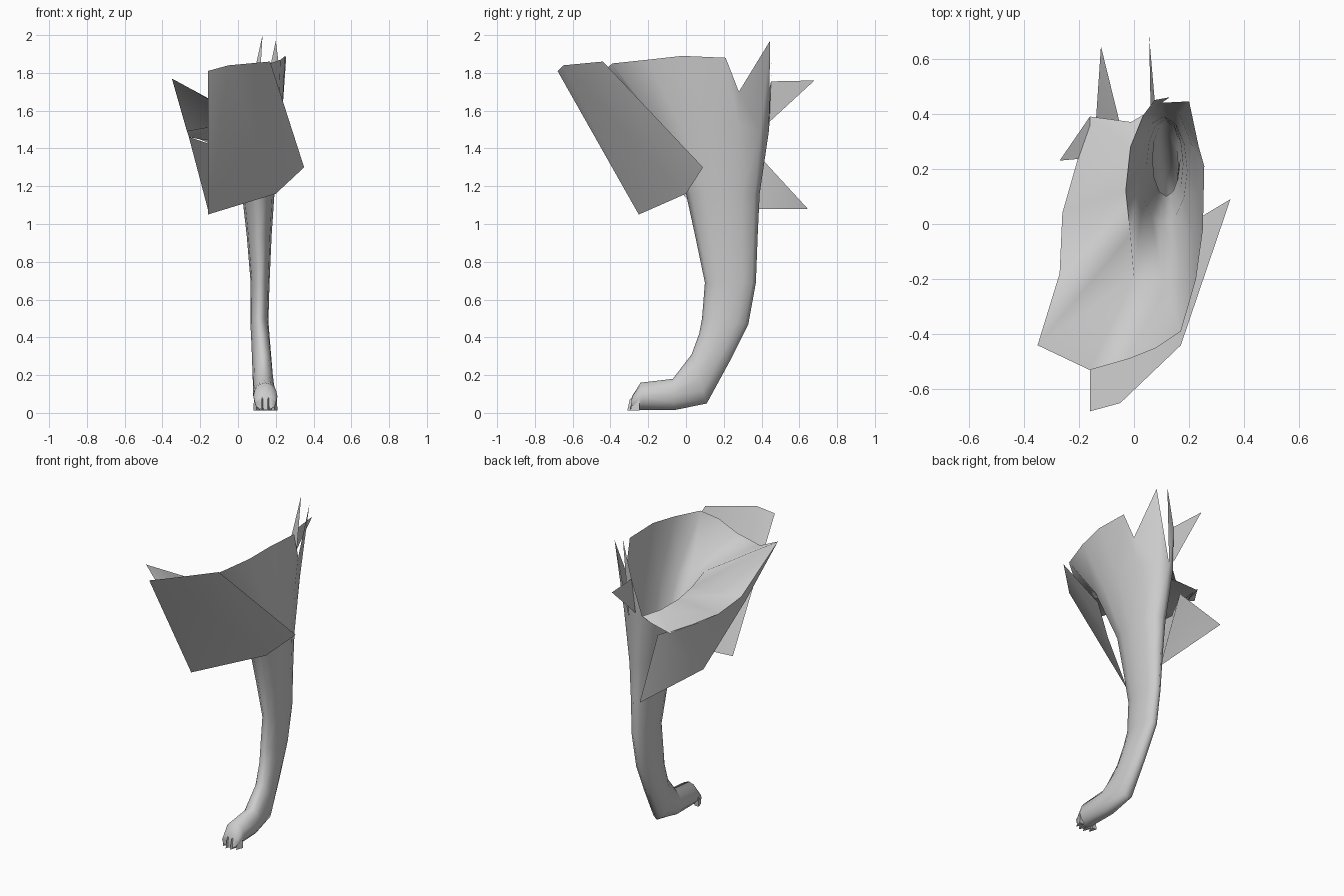
import bpy, bmesh, math
from mathutils import Vector


def make(name, verts, faces, smooth=60):
    me = bpy.data.meshes.new(name)
    me.from_pydata([tuple(v) for v in verts], [], faces)
    bm = bmesh.new()
    bm.from_mesh(me)
    bmesh.ops.recalc_face_normals(bm, faces=bm.faces)
    bm.to_mesh(me)
    bm.free()
    ob = bpy.data.objects.new(name, me)
    bpy.context.collection.objects.link(ob)
    if smooth:
        bpy.ops.object.select_all(action='DESELECT')
        ob.select_set(True)
        bpy.context.view_layer.objects.active = ob
        bpy.ops.object.shade_smooth_by_angle(angle=math.radians(smooth))
    return ob


N = 12


def ring(front, back, cx, hw):
    """Oval section between a front and a back (y, z) point."""
    a, b = Vector((cx, *front)), Vector((cx, *back))
    mid, half = (a + b) / 2, (a - b) / 2
    return [mid + half * math.cos(t) + Vector((hw * math.sin(t), 0, 0))
            for t in (2 * math.pi * i / N for i in range(N))]


# Leg: sections from toes to thigh
sections = [
    ((-0.285, 0.09), (-0.295, 0.015), 0.145, 0.055),
    ((-0.24, 0.16), (-0.23, 0.015), 0.145, 0.064),
    ((-0.07, 0.18), (-0.06, 0.015), 0.14, 0.060),
    ((0.03, 0.31), (0.11, 0.05), 0.132, 0.054),
    ((0.07, 0.42), (0.23, 0.27), 0.122, 0.050),
    ((0.085, 0.50), (0.33, 0.47), 0.113, 0.048),
    ((0.10, 0.69), (0.37, 0.69), 0.117, 0.050),
    ((0.05, 0.93), (0.38, 0.95), 0.112, 0.066),
    ((0.0, 1.16), (0.39, 1.16), 0.107, 0.086),
    ((-0.20, 1.55), (0.44, 1.50), 0.10, 0.130),
]
rings = [ring(*s) for s in sections]
rings[-1][11] = Vector((0.0, -0.19, 1.58))
verts = [v for r in rings for v in r]
faces = [tuple(range(N))]
for k in range(len(rings) - 1):
    for i in range(N):
        j = (i + 1) % N
        faces.append((k * N + i, k * N + j, (k + 1) * N + j, (k + 1) * N + i))

# Torn hip skin growing out of the thigh section
base = (len(rings) - 1) * N
rim = [(0.08, -0.45, 1.80), (0.17, -0.39, 1.85), (0.225, -0.20, 1.87),
       (0.25, -0.02, 1.89), (0.255, 0.21, 1.88), (0.235, 0.28, 1.70),
       (0.20, 0.445, 1.97), (-0.01, 0.37, 1.46), (-0.16, 0.39, 1.44),
       (-0.26, 0.04, 1.46), (-0.27, -0.18, 1.49), (-0.35, -0.44, 1.77)]
r0 = len(verts)
verts += rim
for i in range(N - 1):
    if i != 6:
        faces.append((base + i, base + i + 1, r0 + i + 1, r0 + i))
e = len(verts)
verts += [(-0.16, -0.53, 1.66), (-0.02, -0.49, 1.72)]
faces += [(base + 11, e, r0 + 11), (base + 11, e + 1, e), (base + 11, base, e + 1),
          (base, r0, e + 1)]
# second pointed tear at the back
verts += [(0.13, 0.46, 2.0), (0.075, 0.45, 1.755)]
faces.append((base + 6, e + 2, e + 3, base + 7))
make("leg_and_hip_skin", verts, faces, 89)

# Front flap of skin
flap = [(-0.16, -0.68, 1.81), (-0.05, -0.65, 1.84), (0.17, -0.44, 1.86),
        (0.35, 0.09, 1.30), (0.20, 0.0, 1.16), (-0.16, -0.25, 1.05)]
make("front_flap", flap, [(0, 1, 5), (1, 4, 5), (1, 2, 4), (2, 3, 4)])

# Inner apron hanging from the left lip
apron = rim[9:12] + [(-0.05, 0.36, 1.39), (-0.12, 0.645, 1.08),
                     (-0.16, 0.05, 1.08), (-0.25, -0.25, 1.43)]
make("inner_apron", apron, [(3, 4, 5), (3, 5, 0), (0, 5, 6), (0, 6, 1), (1, 6, 2)])

# Loose pointed scraps
scraps = [
    [(0.055, 0.68, 1.76), (0.075, 0.45, 1.755), (0.06, 0.43, 1.53)],
    [(-0.27, 0.23, 1.48), (-0.16, 0.24, 1.43), (-0.16, 0.39, 1.45)],
]
for tri in scraps:
    make("skin_scrap", tri, [(0, 1, 2)], 0)

# Toes with thin claws
for i in range(4):
    x = 0.097 + 0.032 * i
    y = -0.235 - 0.03 * math.sin(math.pi * (i + 0.5) / 4)
    tv = [(x - 0.016, y, 0.012), (x + 0.016, y, 0.012), (x + 0.012, y, 0.08),
          (x, y + 0.02, 0.13), (x - 0.012, y, 0.08),
          (x, y - 0.048, 0.012), (x, y - 0.035, 0.07)]
    make("toe_claw", tv, [(0, 1, 5), (1, 2, 6, 5), (2, 3, 6), (3, 4, 6),
                          (4, 0, 5, 6), (0, 4, 3, 2, 1)], 40)
